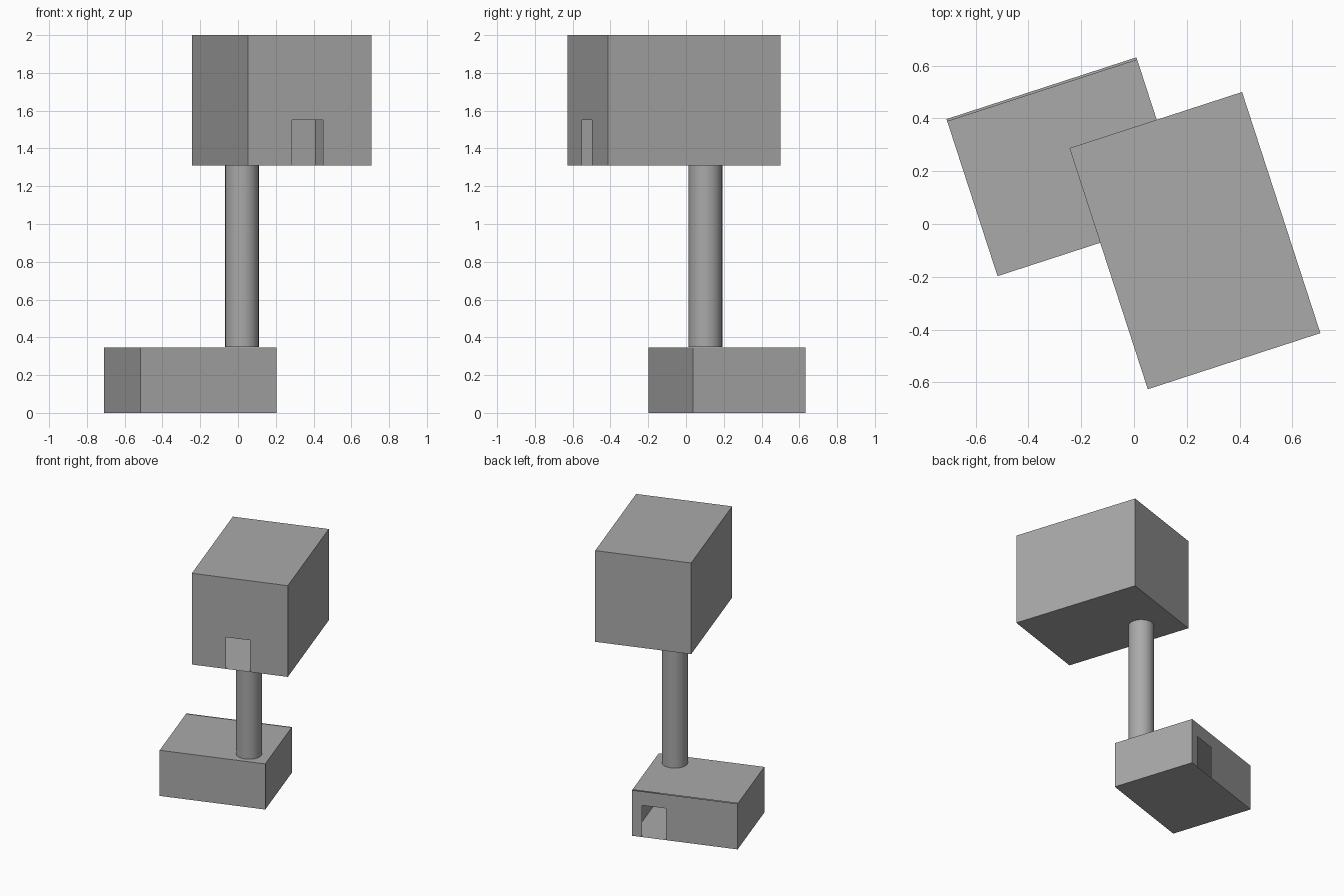
import bpy
import bmesh
from math import radians

old = bpy.data.objects.get("Cube")
if old:
    bpy.data.objects.remove(old, do_unlink=True)

TURN = 18.0                     # whole model is turned about z
DOOR_W, DOOR_H = 0.172, 0.24

grey = bpy.data.materials.new("plain grey")
grey.use_nodes = True
grey.diffuse_color = (0.4, 0.4, 0.4, 1)
grey.node_tree.nodes["Principled BSDF"].inputs["Base Color"].default_value = (0.4, 0.4, 0.4, 1)


def add_object(name, bm, location, angle=0.0):
    mesh = bpy.data.meshes.new(name)
    bm.to_mesh(mesh)
    bm.free()
    mesh.materials.append(grey)
    obj = bpy.data.objects.new(name, mesh)
    obj.location = location
    obj.rotation_euler.z = radians(angle)
    bpy.context.collection.objects.link(obj)
    return obj


def hollow_room(name, size, location, angle, door_offset, roof_gap=0.0):
    """Thin-walled box with a doorway cut up from the floor of its local -y wall."""
    w, d, h = size
    x, y = w / 2, d / 2
    left = -x + door_offset
    right = left + DOOR_W
    r = -y + roof_gap
    panels = [
        # door wall
        [(-x, -y, 0), (left, -y, 0), (left, -y, DOOR_H), (right, -y, DOOR_H),
         (right, -y, 0), (x, -y, 0), (x, -y, h), (-x, -y, h)],
        # back wall and side walls
        [(x, y, 0), (-x, y, 0), (-x, y, h), (x, y, h)],
        [(x, -y, 0), (x, y, 0), (x, y, h), (x, -y, h)],
        [(-x, y, 0), (-x, -y, 0), (-x, -y, h), (-x, y, h)],
        # floor and roof
        [(-x, y, 0), (x, y, 0), (x, -y, 0), (-x, -y, 0)],
        [(-x, r, h), (x, r, h), (x, y, h), (-x, y, h)],
    ]
    bm = bmesh.new()
    for panel in panels:
        bm.faces.new([bm.verts.new(p) for p in panel])
    bmesh.ops.remove_doubles(bm, verts=bm.verts, dist=0.0001)
    return add_object(name, bm, location, angle)


# Lower room, its doorway facing the back
hollow_room("lower_room", (0.757, 0.626, 0.345), (-0.254, 0.217, 0),
            TURN + 180, 0.071, roof_gap=0.008)

# Upper room, its doorway facing the front
hollow_room("upper_room", (0.688, 0.961, 0.69), (0.231, -0.063, 1.31),
            TURN, 0.246)

# Round column joining the two rooms
bm = bmesh.new()
bmesh.ops.create_cone(bm, cap_ends=True, segments=32, radius1=0.089,
                      radius2=0.089, depth=0.962)
column = add_object("column", bm, (0.021, 0.103, 0.829))
bpy.ops.object.select_all(action='DESELECT')
column.select_set(True)
bpy.context.view_layer.objects.active = column
bpy.ops.object.shade_smooth_by_angle(angle=radians(40))
